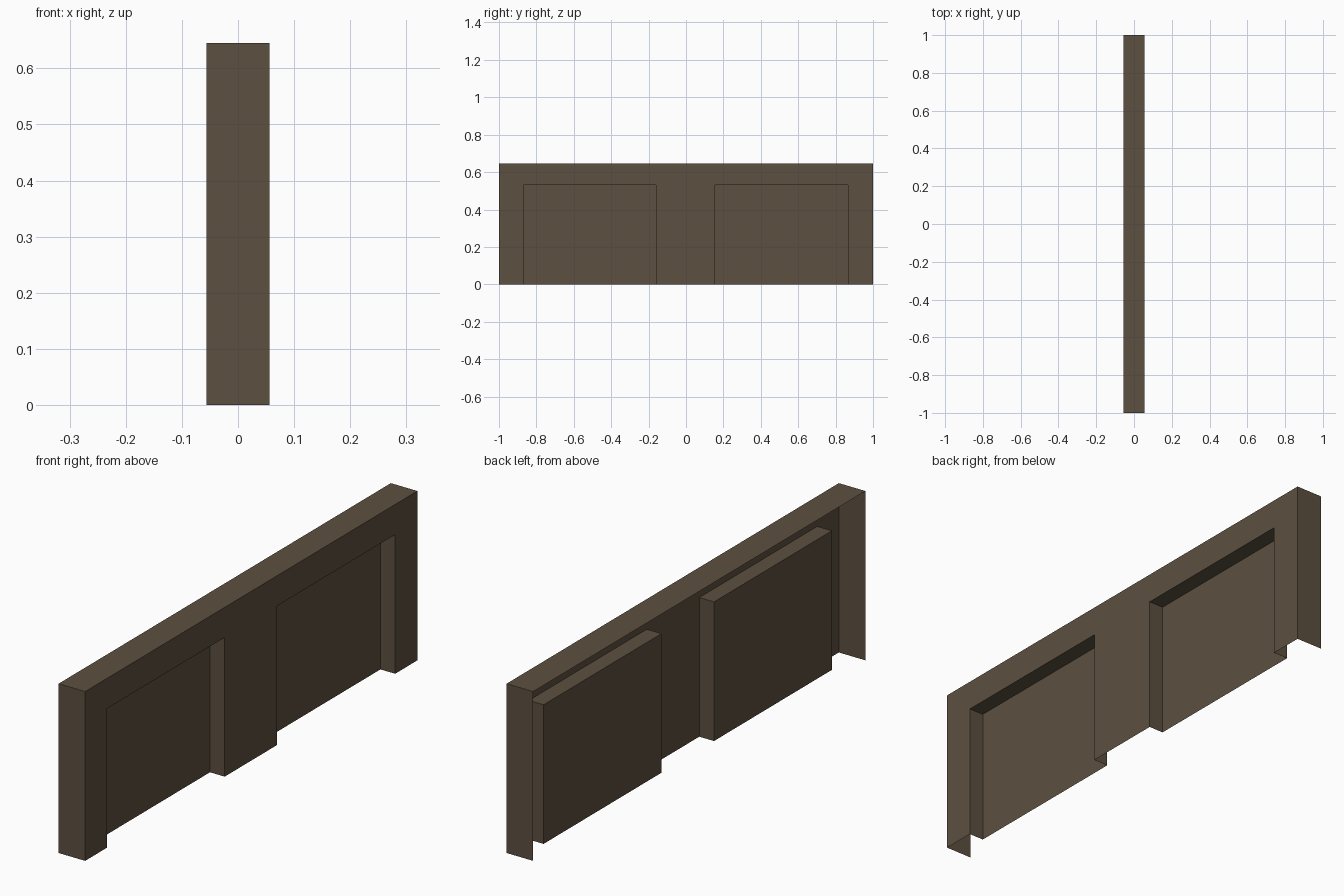
import bpy

if "Cube" in bpy.data.objects:
    bpy.data.objects.remove(bpy.data.objects["Cube"])

X, Y, H = 0.056, 1.0, 0.645            # half depth, half length, height
XR, HR = -0.006, 0.53                  # recess back plane and recess height
BAYS = [(-0.87, -0.16), (0.156, 0.866)]

mat = bpy.data.materials.new("dark_brown")
mat.diffuse_color = (0.107, 0.080, 0.051, 1)
mat.use_nodes = True
mat.node_tree.nodes["Principled BSDF"].inputs["Base Color"].default_value = mat.diffuse_color


def sheet(name, quads):
    """Open sheet part made from a few quads."""
    verts = [v for q in quads for v in q]
    faces = [tuple(range(i, i + 4)) for i in range(0, len(verts), 4)]
    me = bpy.data.meshes.new(name)
    me.from_pydata(verts, [], faces)
    me.materials.append(mat)
    ob = bpy.data.objects.new(name, me)
    bpy.context.collection.objects.link(ob)
    return ob


def x_quad(x, y0, y1, z0, z1):         # faces +x
    return [(x, y0, z0), (x, y1, z0), (x, y1, z1), (x, y0, z1)]


def y_quad(y, z1, x0, s):              # faces s * y
    q = [(x0, y, 0), (X, y, 0), (X, y, z1), (x0, y, z1)]
    return q if s < 0 else q[::-1]


# Front wall: piers between the bays and a lintel above
(a, b), (c, d) = BAYS
sheet("front_wall", [x_quad(X, y0, y1, 0, HR) for y0, y1 in ((-Y, a), (b, c), (d, Y))]
      + [x_quad(X, -Y, Y, HR, H)])

# Recessed bays: back panel, two jambs and a ceiling
for i, (y0, y1) in enumerate(BAYS):
    sheet(f"recess_{i + 1}", [
        x_quad(XR, y0, y1, 0, HR),
        y_quad(y0, HR, XR, 1),
        y_quad(y1, HR, XR, -1),
        [(XR, y0, HR), (XR, y1, HR), (X, y1, HR), (X, y0, HR)],
    ])

# End caps and top
for name, s in (("near_end", -1), ("far_end", 1)):
    sheet(name, [y_quad(s * Y, H, -X, s)])
sheet("top", [[(-X, -Y, H), (X, -Y, H), (X, Y, H), (-X, Y, H)]])
